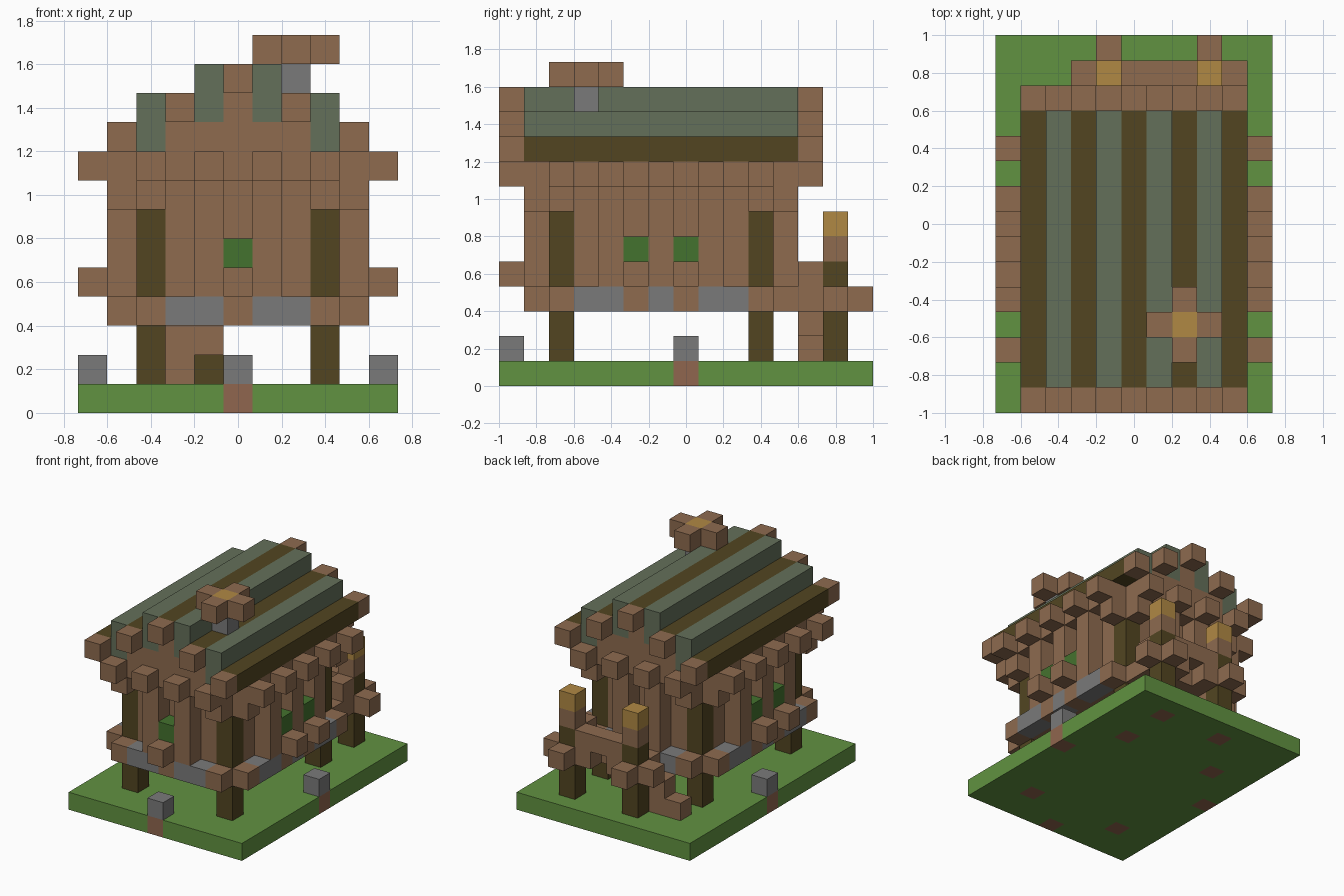
import bpy, bmesh
from mathutils import Matrix, Vector

cube = bpy.data.objects.get("Cube")
if cube:
    bpy.data.objects.remove(cube, do_unlink=True)

U = 2 / 15  # size of one building block


def material(name, rgb):
    lin = [((c / 255 + 0.055) / 1.055) ** 2.4 for c in rgb] + [1]
    m = bpy.data.materials.new(name)
    m.use_nodes = True
    m.diffuse_color = lin
    m.node_tree.nodes["Principled BSDF"].inputs["Base Color"].default_value = lin
    return m


WOOD = material("brown wood", (142, 107, 79))
DARK = material("dark wood", (82, 69, 33))
SLATE = material("grey green slate", (100, 112, 90))
STONE = material("grey stone", (122, 122, 122))
GOLD = material("gold", (176, 137, 68))
LEAF = material("leaf green", (68, 114, 46))
GRASS = material("grass green", (97, 146, 65))
DIRT = material("dirt brown", (144, 102, 78))


def span(v):
    return v if isinstance(v, tuple) else (v, v)


def part(name, mat, boxes, mirror=False):
    """Join boxes given as block positions or inclusive block ranges."""
    bm = bmesh.new()
    for box in boxes:
        x, y, z = map(span, box)
        sides = [x]
        if mirror and x[0] + x[1] != 0:
            sides.append((-x[1], -x[0]))
        for sx in sides:
            axes = (sx, y, z)
            size = Vector([(b - a + 1) * U for a, b in axes])
            mid = Vector([(a + b) / 2 * U for a, b in axes]) + Vector((0, 0, U / 2))
            bmesh.ops.create_cube(bm, size=1, matrix=Matrix.Translation(mid) @ Matrix.Diagonal(size.to_4d()))
    return finish(name, bm, [mat])


def finish(name, bm, mats):
    me = bpy.data.meshes.new(name)
    bm.to_mesh(me)
    bm.free()
    for m in mats:
        me.materials.append(m)
    ob = bpy.data.objects.new(name, me)
    bpy.context.scene.collection.objects.link(ob)
    return ob


FRONT, BACK = -5, 3                      # rows of the corner posts
ENDS = ((FRONT, -1), (BACK, 1))          # row and outward direction
PORCH = [(-1, 6), (3, 6)]                # porch posts
LAMPS = [(0, -7), (5, 0), (-5, 0)]       # ground stones
corners = [(x, y) for x in (-3, 3) for y in (FRONT, BACK)]

# Grass slab with a dirt patch under each post and stone
bm = bmesh.new()
bmesh.ops.create_grid(bm, x_segments=11, y_segments=15, size=0.5,
                      matrix=Matrix.Diagonal((11 * U, 2, 1, 1)))
footings = set(corners + PORCH + LAMPS)
for f in bm.faces:
    c = f.calc_center_median() / U
    f.material_index = int((round(c.x), round(c.y)) in footings)
ground = finish("ground", bm, [GRASS, DIRT])
slab = ground.modifiers.new("thickness", "SOLIDIFY")
slab.thickness = U
slab.offset = 1

part("ground_stones", STONE, [(x, y, 1) for x, y in LAMPS])

# Corner posts with brackets at floor and eave height
part("corner_posts", DARK, [(x, y, (1, 6)) for x, y in corners])
brackets = []
for row, out in ENDS:
    for z in (3, 7):
        brackets += [(4, row, z), (3, row + out, z)]
    brackets.append((3, row, (7, 8)))
part("post_brackets", WOOD, brackets, True)

# Floor and recessed walls
part("floor", WOOD, [((-3, 3), (FRONT, BACK), 3)])
part("walls", WOOD, [((-2, 2), FRONT, (4, 8)), ((-2, 2), BACK, (4, 8)),
                     (3, (FRONT + 1, BACK - 1), (4, 8))], True)

# Upright logs standing proud of the walls
part("wall_logs", WOOD, [(1, r + o, (4, 7)) for r, o in ENDS]
     + [(4, y, (4, 7)) for y in (-3, -1, 1)], True)

# Stone footing around the walls
part("footing", STONE, [((1, 2), FRONT - 1, 3), (2, BACK + 1, 3)]
     + [(4, y, 3) for y in (-4, -3, -1, 1, 2)], True)

# Alternating beam ends below the eaves
beams = []
for row, out in ENDS:
    for x in range(4):
        reach = row + out * (1 + x % 2)
        beams.append((x, tuple(sorted((row + out, reach))), 8))
for y in range(FRONT, BACK + 1):
    beams.append(((4, 4 + y % 2), y, 8))
part("eave_beams", WOOD, beams, True)

# Flower boxes
part("flower_boxes", WOOD, [(0, -7, 4), (0, -6, (3, 4))]
     + [b for y in (-2, 0) for b in ((5, y, 4), (4, y, (3, 4)))], True)
part("flower_box_plants", LEAF, [(0, -6, 5), (4, -2, 5), (4, 0, 5)], True)

# Roof: dark logs with timber ends between taller slate ridges
length = (FRONT - 1, BACK + 1)
steps = [(4, 9), (2, 10), (0, 11)]
part("roof_logs", DARK, [(x, length, z) for x, z in steps], True)
part("roof_log_ends", WOOD, [(x, y, z) for x, z in steps for y in (-7, 5)], True)
part("roof_ridges", SLATE, [(3, length, (9, 10)), (1, length, (10, 11))], True)
part("gables", WOOD, [b for y in length for b in (((-2, 2), y, 9), (0, y, 10))])

# Chimney
part("chimney_stack", STONE, [(2, -4, 11)])
part("chimney_rim", WOOD, [(1, -4, 12), (3, -4, 12), (2, -5, 12), (2, -3, 12)])
part("chimney_top", GOLD, [(2, -4, 12)])

# Back porch
part("porch_posts", DARK, [(x, y, (1, 4)) for x, y in PORCH])
part("porch_post_necks", WOOD, [(x, y, 5) for x, y in PORCH])
part("porch_post_caps", GOLD, [(x, y, 6) for x, y in PORCH])
part("porch_brackets", WOOD, [b for x, y in PORCH for b in
                              ((x - 1, y, 3), (x + 1, y, 3), (x, y + 1, 3))])
part("porch_deck", WOOD, [((-1, 3), 5, 3), ((-1, 1), 4, 3)])
part("porch_rail", WOOD, [((0, 2), 6, 4), (3, 5, 4)])
part("porch_steps", WOOD, [(-1, 5, 2), (-2, 5, (1, 2)), (-3, 5, 1)])
